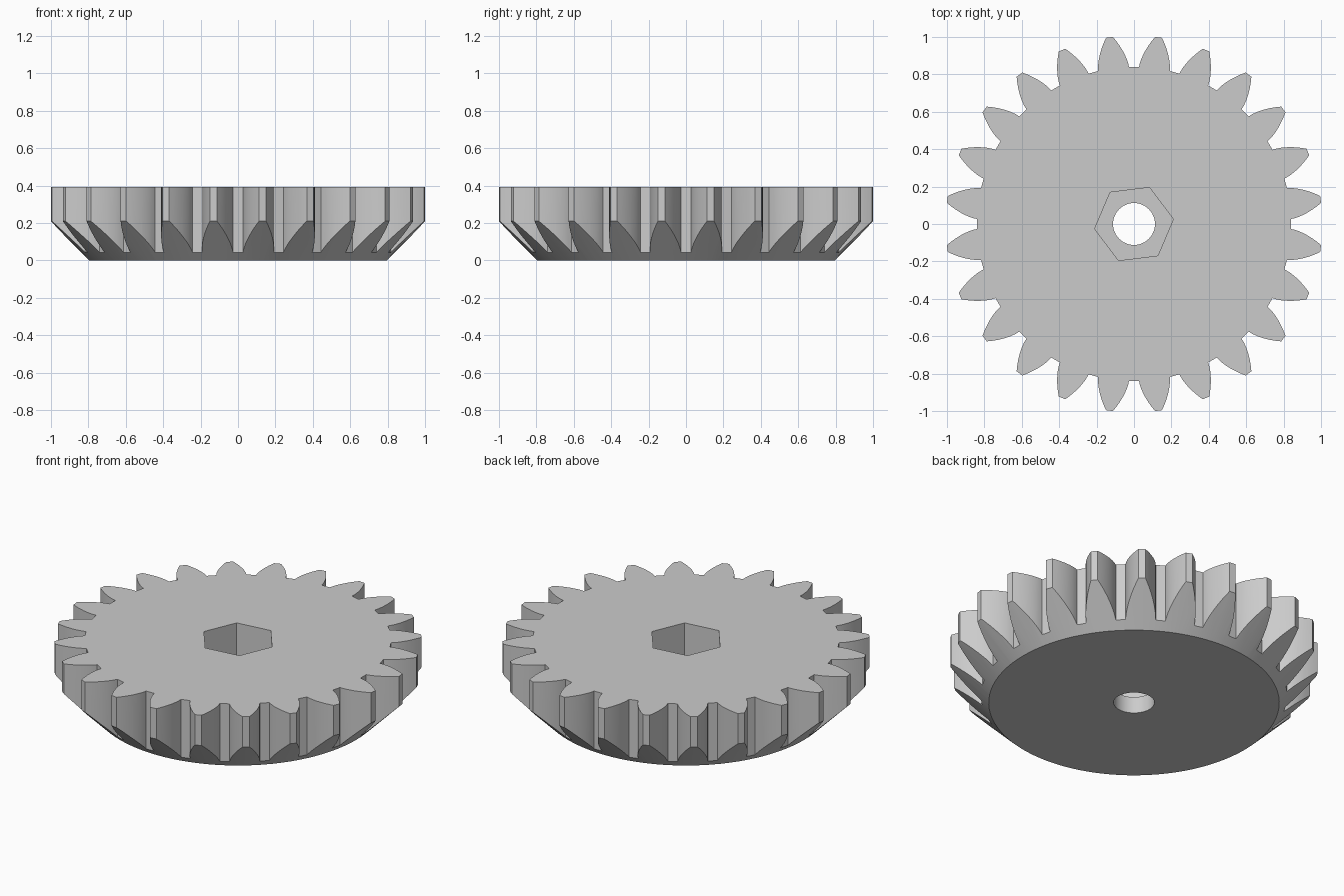
import bpy
import bmesh
from math import cos, sin, tan, acos, pi, radians

TEETH = 24
HEIGHT = 0.393
ROOT_R, PITCH_R, TIP_R = 0.84, 0.929, 1.0065
PRESSURE = radians(26)
CONE_R = 0.797

cube = bpy.data.objects.get("Cube")
if cube:
    bpy.data.objects.remove(cube, do_unlink=True)

steel = bpy.data.materials.new("plain grey")
steel.use_nodes = True
GREY = (0.6, 0.6, 0.6, 1)
steel.diffuse_color = GREY
steel.node_tree.nodes["Principled BSDF"].inputs["Base Color"].default_value = GREY


def prism(name, outline, z0, z1, grow=1.0):
    """Closed solid from a 2D outline, its top scaled by grow."""
    bm = bmesh.new()
    low = [bm.verts.new((x, y, z0)) for x, y in outline]
    high = [bm.verts.new((x * grow, y * grow, z1)) for x, y in outline]
    bm.faces.new(low[::-1])
    bm.faces.new(high)
    for i in range(len(low)):
        j = (i + 1) % len(low)
        bm.faces.new((low[i], low[j], high[j], high[i]))
    mesh = bpy.data.meshes.new(name)
    bm.to_mesh(mesh)
    bm.free()
    mesh.materials.append(steel)
    obj = bpy.data.objects.new(name, mesh)
    bpy.context.collection.objects.link(obj)
    return obj


def ring(radius, sides, turn=0.0):
    return [(radius * cos(turn + 2 * pi * i / sides),
             radius * sin(turn + 2 * pi * i / sides)) for i in range(sides)]


def half_angle(r):
    """Half the angular width of an involute tooth at radius r."""
    a = acos(min(1, PITCH_R * cos(PRESSURE) / r))
    return pi / (2 * TEETH) + (tan(PRESSURE) - PRESSURE) - (tan(a) - a)


def gear_outline(steps=8):
    radii = [ROOT_R + (TIP_R - ROOT_R) * i / steps for i in range(steps + 1)]
    flank = [(r, half_angle(r)) for r in radii]
    tooth = [(r, -a) for r, a in flank] + flank[::-1]
    return [(r * cos(a + (k + 0.5) * 2 * pi / TEETH),
             r * sin(a + (k + 0.5) * 2 * pi / TEETH))
            for k in range(TEETH) for r, a in tooth]


# Toothed disc, then the tools that shape it
gear = prism("gear", gear_outline(), 0, HEIGHT)
cutters = [
    (prism("bevel_cone", ring(CONE_R, 96), 0, 0.5, (CONE_R + 0.5) / CONE_R), 'INTERSECT'),
    (prism("hex_pocket", ring(0.212, 6, radians(7)), 0.1, 0.6), 'DIFFERENCE'),
    (prism("shaft_hole", ring(0.112, 48), -0.1, 0.6), 'DIFFERENCE'),
]
bpy.ops.object.select_all(action='DESELECT')
bpy.context.view_layer.objects.active = gear
gear.select_set(True)
for tool, operation in cutters:
    tool.hide_render = True
    mod = gear.modifiers.new(tool.name, 'BOOLEAN')
    mod.object = tool
    mod.operation = operation
    mod.solver = 'EXACT'
    bpy.ops.object.modifier_apply(modifier=mod.name)
    bpy.data.objects.remove(tool, do_unlink=True)

bpy.ops.object.shade_smooth_by_angle(angle=radians(25))
